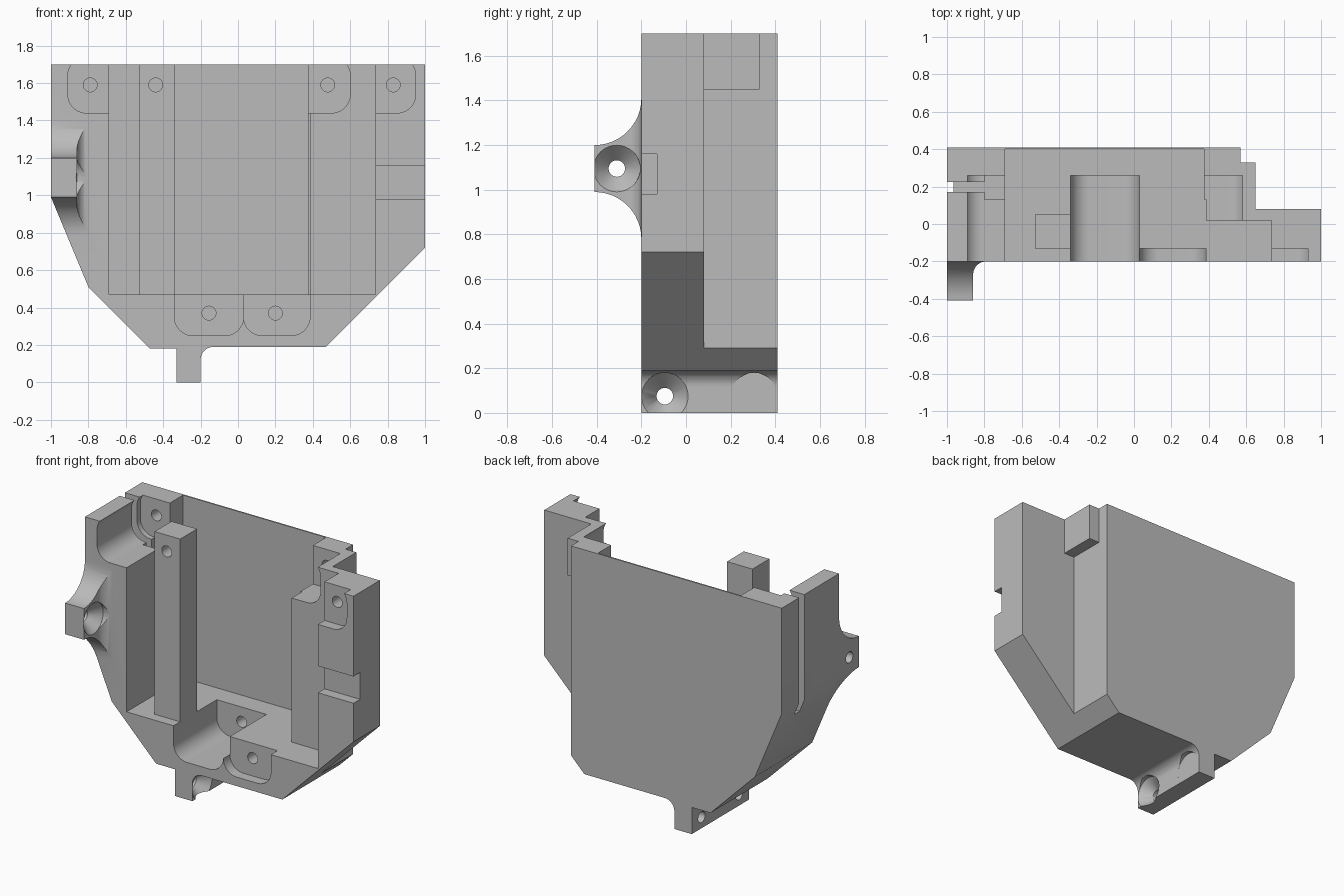
import bpy, bmesh, math
from mathutils import Matrix, Vector

if "Cube" in bpy.data.objects:
    bpy.data.objects.remove(bpy.data.objects["Cube"], do_unlink=True)

grey = bpy.data.materials.new("plain_grey")
grey.use_nodes = True
COLOUR = (0.5, 0.5, 0.5, 1)
grey.diffuse_color = COLOUR
grey.node_tree.nodes["Principled BSDF"].inputs["Base Color"].default_value = COLOUR


def finish(name, bm):
    bmesh.ops.recalc_face_normals(bm, faces=bm.faces)
    mesh = bpy.data.meshes.new(name)
    bm.to_mesh(mesh)
    bm.free()
    mesh.materials.append(grey)
    obj = bpy.data.objects.new(name, mesh)
    bpy.context.collection.objects.link(obj)
    return obj


def prism(name, points, axis, lo, hi):
    """Extrude a closed 2D profile along one axis."""
    def place(p, d):
        return {"x": (d, p[0], p[1]), "y": (p[0], d, p[1]), "z": (p[0], p[1], d)}[axis]
    bm = bmesh.new()
    face = bm.faces.new([bm.verts.new(place(p, lo)) for p in points])
    out = bmesh.ops.extrude_face_region(bm, geom=[face])
    moved = [g for g in out["geom"] if isinstance(g, bmesh.types.BMVert)]
    bmesh.ops.translate(bm, verts=moved, vec=Vector(place((0, 0), hi - lo)))
    return finish(name, bm)


def box(name, x, y, z):
    return prism(name, [(x[0], y[0]), (x[1], y[0]), (x[1], y[1]), (x[0], y[1])], "z", *z)


def arc(cx, cy, r, start, end, steps=12):
    angles = [math.radians(start + (end - start) * i / steps) for i in range(steps + 1)]
    return [(cx + r * math.cos(a), cy + r * math.sin(a)) for a in angles]


def rounded(x0, x1, z0, z1, r=0.1):
    return (arc(x0 + r, z0 + r, r, 180, 270) + arc(x1 - r, z0 + r, r, 270, 360)
            + arc(x1 - r, z1 - r, r, 0, 90) + arc(x0 + r, z1 - r, r, 90, 180))


def cone(axis, centre, r0, r1, lo, hi):
    """Round cutter along x or y; centre holds the other two coordinates."""
    bm = bmesh.new()
    bmesh.ops.create_cone(bm, cap_ends=True, segments=32, radius1=r0, radius2=r1, depth=hi - lo)
    mid = (lo + hi) / 2
    if axis == "x":
        turn, pos = Matrix.Rotation(math.pi / 2, 4, "Y"), (mid, *centre)
    else:
        turn, pos = Matrix.Rotation(-math.pi / 2, 4, "X"), (centre[0], mid, centre[1])
    bm.transform(Matrix.Translation(pos) @ turn)
    return finish("cutter", bm)


def combine(target, other, operation="DIFFERENCE"):
    mod = target.modifiers.new("combine", "BOOLEAN")
    mod.operation, mod.solver, mod.object = operation, "EXACT", other
    bpy.context.view_layer.objects.active = target
    bpy.ops.object.modifier_apply(modifier=mod.name)
    bpy.data.objects.remove(other, do_unlink=True)


def countersink(target, centre, back, face):
    bore, rim, seat = 0.037, 0.105, face - 0.07
    combine(target, cone("x", centre, bore, bore, back - 0.1, face))
    combine(target, cone("x", centre, bore, rim, seat, face))
    combine(target, cone("x", centre, rim, rim, face - 0.0005, face + 0.17))


# Housing outline with lower mounting tab
outline = ([(-1, 1.7), (-1, 0.99), (-0.8, 0.51), (-0.47, 0.18), (-0.33, 0.18), (-0.33, 0), (-0.2, 0)]
           + arc(-0.13, 0.12, 0.07, 180, 90) + [(0.47, 0.19), (1, 0.72), (1, 1.7)])
housing = prism("housing", outline, "y", -0.2, 0.41)

# Side mounting ear with swept fillets
ear = prism("ear", [(-0.15, 1.4)] + arc(-0.41, 1.41, 0.21, 0, -90)
            + arc(-0.41, 0.78, 0.21, 90, 0) + [(-0.15, 0.78)], "x", -1, -0.7)
combine(ear, prism("cutter", [(-1.1, -0.15), (-1.1, -0.5), (-0.86, -0.5)]
                   + arc(-0.79, -0.27, 0.07, 180, 90) + [(-0.79, -0.15)], "z", 0, 2), "INTERSECT")
combine(ear, prism("cutter", outline, "y", -0.6, 0), "INTERSECT")
combine(housing, ear, "UNION")

# Stepped rear corner, leaving a small block at the top
for x, y, z in [((0.57, 1.2), (0.08, 0.6), (-0.1, 1.45)),
                ((0.65, 1.2), (0.08, 0.6), (-0.1, 2)),
                ((0.57, 1.2), (0.33, 0.6), (-0.1, 2))]:
    combine(housing, box("cutter", x, y, z))

# Main cavity, open at front and top
cavity = [(-0.69, -0.5), (0.735, -0.5), (0.735, 0.02), (0.385, 0.02),
          (0.385, 0.13), (0.375, 0.13), (0.375, 0.4), (-0.69, 0.4)]
combine(housing, prism("cutter", cavity, "z", 0.47, 2))

# Rounded screw pockets: x range, z range, depth start, floor, screw hole x and z
pockets = [(-0.91, -0.5, 1.44, 1.74, -0.5, 0.26, -0.79, 1.59),
           (0.2, 0.6, 1.44, 1.74, -0.1, 0.26, 0.48, 1.59),
           (0.55, 0.95, 1.44, 1.74, -0.5, -0.13, 0.83, 1.59),
           (-0.34, 0.03, 0.25, 0.8, -0.5, 0.26, -0.155, 0.37),
           (0.03, 0.385, 0.25, 0.8, -0.5, -0.13, 0.2, 0.37)]
for x0, x1, z0, z1, y0, y1, hx, hz in pockets:
    combine(housing, prism("cutter", rounded(x0, x1, z0, z1), "y", y0, y1))
    combine(housing, cone("y", (hx, hz), 0.037, 0.037, y1 - 0.02, y1 + 0.1))

# Front notch and stepped side slot
combine(housing, box("cutter", (0.7, 1.2), (-0.5, -0.13), (0.98, 1.16)))
combine(housing, box("cutter", (-1.2, -0.75), (0.17, 0.225), (0.905, 2)))
combine(housing, box("cutter", (-0.8, -0.6), (0.13, 0.26), (0.905, 2)))

# Countersunk mounting holes
countersink(housing, (-0.31, 1.095), -1, -0.86)
for y in (-0.095, 0.305):
    countersink(housing, (y, 0.075), -0.33, -0.2)

# Free-standing screw post
post = box("screw_post", (-0.53, -0.34), (-0.13, 0.05), (0.47, 1.7))
combine(post, cone("y", (-0.44, 1.59), 0.037, 0.037, -0.2, -0.03))

for obj in (housing, post):
    bpy.ops.object.select_all(action="DESELECT")
    obj.select_set(True)
    bpy.context.view_layer.objects.active = obj
    bpy.ops.object.shade_smooth_by_angle(angle=math.radians(30))
